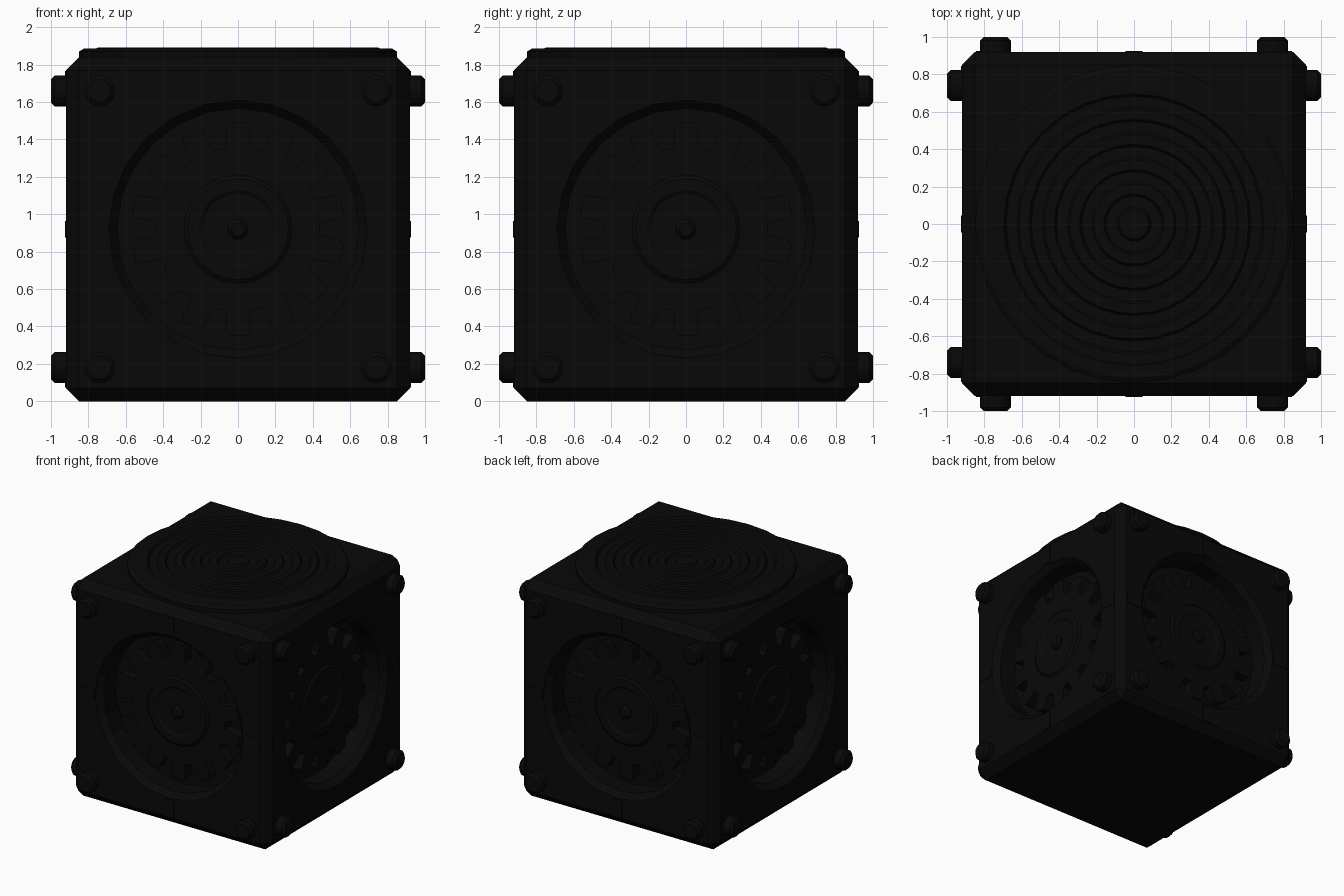
import bpy, bmesh, math
from mathutils import Matrix, Vector

if "Cube" in bpy.data.objects:
    bpy.data.objects.remove(bpy.data.objects["Cube"])

H = 0.92   # half width of the crate body
E = 0.85   # half width inside the chamfers

black = bpy.data.materials.new("black_metal")
black.diffuse_color = (0.0025, 0.0025, 0.0025, 1)
black.use_nodes = True
black.node_tree.nodes["Principled BSDF"].inputs["Base Color"].default_value = black.diffuse_color


def side_matrix(k):
    """Local z points outward from side k, 0 is the body surface."""
    return (Matrix.Rotation(math.pi / 2 * k, 4, 'Z') @ Matrix.Translation((0, -H, H))
            @ Matrix.Rotation(math.pi / 2, 4, 'X'))


def finish(bm, name, matrix=Matrix()):
    bmesh.ops.remove_doubles(bm, verts=bm.verts, dist=1e-4)
    bmesh.ops.recalc_face_normals(bm, faces=bm.faces)
    bm.transform(matrix)
    mesh = bpy.data.meshes.new(name)
    bm.to_mesh(mesh)
    bm.free()
    mesh.materials.append(black)
    ob = bpy.data.objects.new(name, mesh)
    bpy.context.collection.objects.link(ob)
    return ob


def circle(r, z, sides):
    return [Vector((r * math.cos(math.tau * i / sides),
                    r * math.sin(math.tau * i / sides), z)) for i in range(sides)]


def skin(bm, loops):
    """Join equal-length point loops with quads and return the vertex rings."""
    rings = [[bm.verts.new(p) for p in loop] for loop in loops]
    for a, b in zip(rings, rings[1:]):
        for i in range(len(a)):
            j = (i + 1) % len(a)
            bm.faces.new((a[i], a[j], b[j], b[i]))
    return rings


def lathe(name, profile, sides, matrix=Matrix()):
    """Solid spun from (radius, height) points, capped at both ends."""
    bm = bmesh.new()
    rings = skin(bm, [circle(r, z, sides) for r, z in profile])
    bm.faces.new(rings[0])
    bm.faces.new(rings[-1])
    return finish(bm, name, matrix)


def box(name, size, matrix):
    bm = bmesh.new()
    bmesh.ops.create_cube(bm, size=1, matrix=Matrix.Diagonal((*size, 1)))
    return finish(bm, name, matrix)


def gear(name, teeth, root, tip, z0, z1, matrix):
    pts = []
    for k in range(teeth):
        rot = Matrix.Rotation(math.tau * k / teeth, 3, 'Z')
        for x, y in ((0.066, root), (0.062, tip - 0.02), (0.048, tip),
                     (-0.048, tip), (-0.062, tip - 0.02), (-0.066, root)):
            pts.append(rot @ Vector((x, y, 0)))
    bm = bmesh.new()
    low, high = skin(bm, [[p + Vector((0, 0, z)) for p in pts] for z in (z0, z1)])
    bm.faces.new(low)
    bm.faces.new(high)
    return finish(bm, name, matrix)


# chamfered crate body: hull of a bevelled cube, with its four sides reopened
bm = bmesh.new()
for sx in (-1, 1):
    for sy in (-1, 1):
        for sz in (-1, 1):
            for a, b, c in ((H, E, E), (E, H, E), (E, E, H)):
                bm.verts.new((sx * a, sy * b, H + sz * c))
bmesh.ops.convex_hull(bm, input=bm.verts[:])
bm.normal_update()
flat = [f for f in bm.faces if max(abs(f.normal.x), abs(f.normal.y)) > 0.99]
bmesh.ops.delete(bm, geom=flat, context='FACES')

# each side: square panel running into a round, sloped recess with a floor
SIDES = 24
for k in range(4):
    M = side_matrix(k)
    square = [p * (E / max(abs(p.x), abs(p.y))) for p in circle(1, 0, SIDES)]
    loops = [square, circle(0.69, 0, SIDES), circle(0.645, -0.05, SIDES),
             circle(0.645, -0.2, SIDES)]
    rings = skin(bm, [[M @ p for p in loop] for loop in loops])
    bm.faces.new(rings[-1])
finish(bm, "crate_body")

# ridged round lid on top: alternating raised rings and grooves
lid = [(0.85, 1.80), (0.85, 1.87), (0.825, 1.885)]
low, high, level = 1.875, 1.892, 1.885
for i, r in enumerate((0.755, 0.69, 0.62, 0.555, 0.485, 0.42, 0.35, 0.285,
                       0.22, 0.155, 0.085)):
    nxt = low if i % 2 else high
    lid += [(r + 0.006, level), (r - 0.006, nxt)]
    level = nxt
lathe("ridged_lid", lid, 32)

for k, side in enumerate(("front", "right", "back", "left")):
    M = side_matrix(k)

    # gear with stepped hub and centre knob
    gear(side + "_gear", 14, 0.435, 0.57, -0.21, -0.12, M)
    lathe(side + "_gear_hub",
          [(0.29, -0.16), (0.29, -0.12), (0.27, -0.105), (0.21, -0.105),
           (0.19, -0.118)], 24, M)
    lathe(side + "_gear_knob",
          [(0.055, -0.15), (0.055, -0.10), (0.035, -0.08)], 12, M)

    # thin panel strips from the recess to the four edges
    for q in range(4):
        box(side + "_panel_strip", (0.15, 0.09, 0.01),
            M @ Matrix.Rotation(math.pi / 2 * q, 4, 'Z')
            @ Matrix.Translation((0.77, 0, 0)))

    # corner bolts
    for sx in (-1, 1):
        for sy in (-1, 1):
            lathe(side + "_bolt",
                  [(0.083, -0.04), (0.083, 0.06), (0.062, 0.08)],
                  16, M @ Matrix.Translation((0.74 * sx, 0.74 * sy, 0)))
